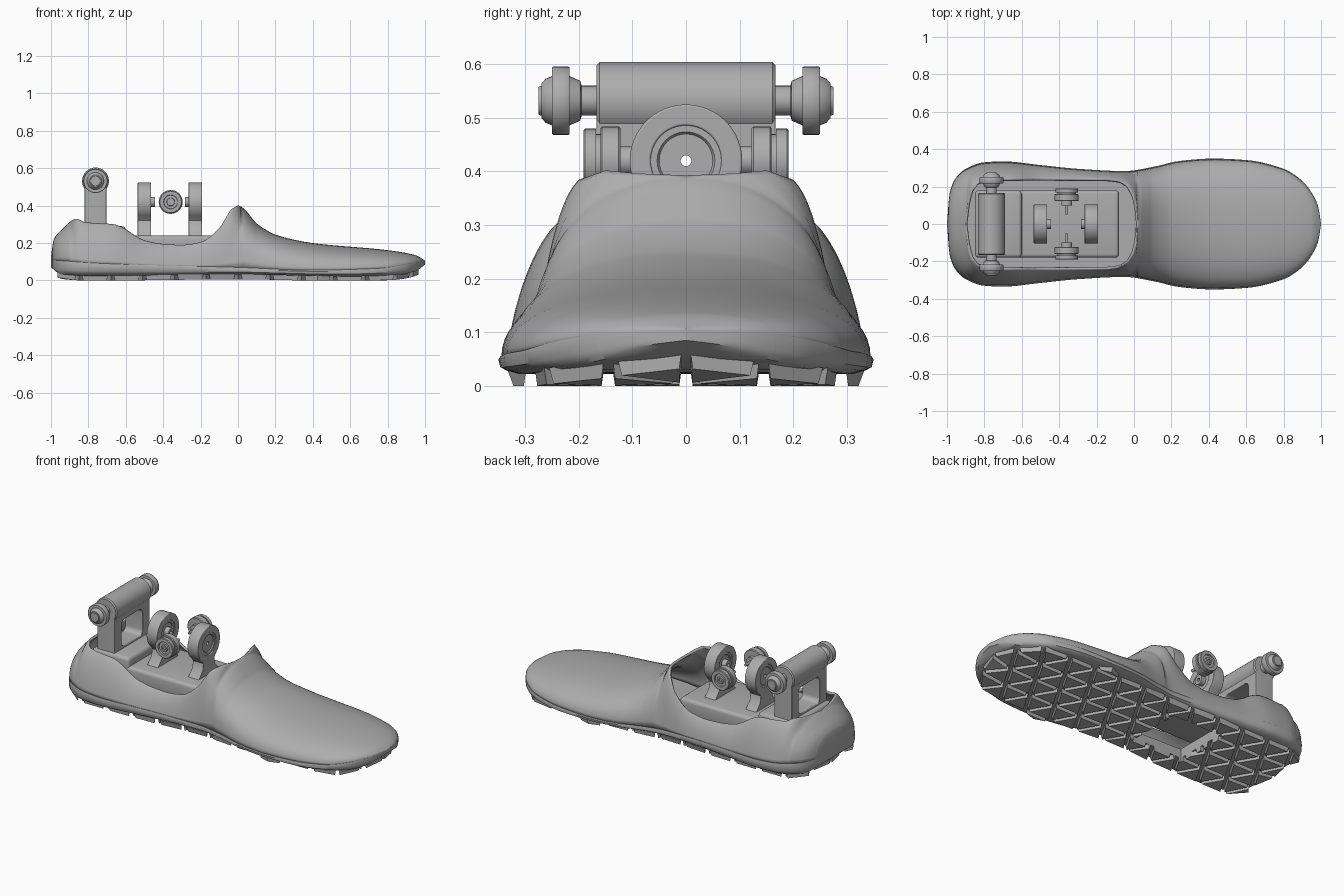
import bpy, bmesh, math
from mathutils import Matrix, Vector

if "Cube" in bpy.data.objects:
    bpy.data.objects.remove(bpy.data.objects["Cube"])

grey = bpy.data.materials.new("plain grey")
grey.use_nodes = True
COLOR = (0.42, 0.42, 0.42, 1)
grey.diffuse_color = COLOR
grey.node_tree.nodes["Principled BSDF"].inputs["Base Color"].default_value = COLOR

# Foot shape along its length: keys are x, values follow
WIDTH = {-1: 0, -.985: .17, -.95: .25, -.9: .295, -.8: .33, -.7: .335, -.5: .315, -.3: .295, -.05: .283,
         .1: .305, .25: .338, .42: .35, .6: .342, .8: .295, .9: .23, .95: .167, .985: .093, 1: 0}
BOTTOM = {-1: .07, -.95: .035, -.8: .025, 0: .032, .6: .022, .85: .03, .95: .05, 1: .085}
SEAM = {-1: .11, -.7: .09, 0: .07, .4: .055, .75: .065, 1: .105}
TOP = {-1: .13, -.985: .22, -.95: .265, -.86: .33, -.82: .312, -.66: .3, -.5: .215, -.4: .195, -.3: .19,
       -.2: .205, -.1: .28, -.04: .375, 0: .402, .03: .385, .1: .305, .2: .245, .4: .2, .8: .162, .95: .135, 1: .106}
RIM = {-.9: 0, -.89: .1, -.87: .18, -.82: .225, -.7: .24, -.15: .24, -.08: .23, -.03: .2, 0: .15, .015: .09, .02: 0}


def at(table, x):
    """Monotone smooth interpolation."""
    k = sorted(table)
    if x <= k[0] or x >= k[-1]:
        return table[k[0] if x <= k[0] else k[-1]]
    i = max(j for j in range(len(k) - 1) if k[j] <= x)
    def slope(j):
        return (table[k[j + 1]] - table[k[j]]) / (k[j + 1] - k[j])
    def tangent(j):
        if j in (0, len(k) - 1):
            return slope(min(j, len(k) - 2))
        a, b = slope(j - 1), slope(j)
        return 2 * a * b / (a + b) if a * b > 0 else 0
    h = k[i + 1] - k[i]
    t = (x - k[i]) / h
    s = t * t * (3 - 2 * t)
    return (table[k[i]] * (1 - s) + table[k[i + 1]] * s
            + h * t * (1 - t) * ((1 - t) * tangent(i) - t * tangent(i + 1)))


def finish(obj, smooth=True, angle=35):
    obj.data.materials.clear()
    obj.data.materials.append(grey)
    bpy.ops.object.select_all(action='DESELECT')
    obj.select_set(True)
    bpy.context.view_layer.objects.active = obj
    if smooth:
        bpy.ops.object.shade_smooth_by_angle(angle=math.radians(angle))
    return obj


def from_bmesh(name, bm):
    bmesh.ops.remove_doubles(bm, verts=bm.verts, dist=1e-4)
    bmesh.ops.recalc_face_normals(bm, faces=bm.faces)
    me = bpy.data.meshes.new(name)
    bm.to_mesh(me)
    bm.free()
    obj = bpy.data.objects.new(name, me)
    bpy.context.collection.objects.link(obj)
    return obj


def loft(name, section, stations):
    """Skin half sections along x and mirror them over y."""
    bm = bmesh.new()
    for side in (1, -1):
        rows = [[bm.verts.new((x, side * y, z)) for y, z in section(x)] for x in stations]
        for a, b in zip(rows, rows[1:]):
            for i in range(len(a) - 1):
                bm.faces.new((a[i], a[i + 1], b[i + 1], b[i]))
    return from_bmesh(name, bm)


def lathe(name, axis, centre, profile, segments=32):
    """Spin (distance, radius) points round an axis."""
    bm = bmesh.new()
    rot = Vector((0, 0, 1)).rotation_difference(Vector(axis)).to_matrix().to_4x4()
    m = Matrix.Translation(centre) @ rot
    verts = [bm.verts.new(m @ Vector((r, 0, d))) for d, r in profile]
    edges = [bm.edges.new(p) for p in zip(verts, verts[1:])]
    bmesh.ops.spin(bm, geom=verts + edges, cent=centre, axis=m.to_3x3() @ Vector((0, 0, 1)),
                   angle=math.tau, steps=segments)
    return finish(from_bmesh(name, bm))


def plate(name, outlines, x, thick):
    """Extrude y-z outlines along x; later outlines are holes."""
    cu = bpy.data.curves.new(name, 'CURVE')
    cu.dimensions, cu.fill_mode = '2D', 'BOTH'
    cu.bevel_depth = .004
    cu.offset = -.004
    cu.extrude = thick / 2 - .004
    for pts in outlines:
        sp = cu.splines.new('POLY')
        sp.points.add(len(pts) - 1)
        for p, (y, z) in zip(sp.points, pts):
            p.co = (y, z, 0, 1)
        sp.use_cyclic_u = True
    obj = bpy.data.objects.new(name, cu)
    bpy.context.collection.objects.link(obj)
    obj.matrix_world = Matrix.Translation((x, 0, 0)) @ Matrix(((0, 0, 1, 0), (1, 0, 0, 0), (0, 1, 0, 0), (0, 0, 0, 1)))
    bpy.ops.object.select_all(action='DESELECT')
    obj.select_set(True)
    bpy.context.view_layer.objects.active = obj
    bpy.ops.object.convert(target='MESH')
    return finish(bpy.context.object)


def box(name, lo, hi, bevel=0):
    bm = bmesh.new()
    bmesh.ops.create_cube(bm, size=1)
    for v in bm.verts:
        v.co = [l if c < 0 else h for c, l, h in zip(v.co, lo, hi)]
    if bevel:
        bmesh.ops.bevel(bm, geom=bm.edges[:], offset=bevel, segments=4, profile=.5, affect='EDGES')
    return from_bmesh(name, bm)


def arc(cy, cz, r, a0, a1, n=24):
    return [(cy + r * math.cos(math.radians(a0 + (a1 - a0) * i / n)),
             cz + r * math.sin(math.radians(a0 + (a1 - a0) * i / n))) for i in range(n + 1)]


# Upper shell with the ankle opening
def upper_section(x, n=16):
    w, base, top, rim = at(WIDTH, x) * .985, at(SEAM, x) - .004, at(TOP, x), at(RIM, x)
    pts = []
    for i in range(n + 1):
        s = i / n
        a = s * math.pi / 2
        flat = 2.4 * rim
        y = (1 - flat) * max(0, math.cos(a)) ** .88 + flat * (1 - s)
        z = (1 - flat) * math.sin(a) ** .88 + flat * s
        pts.append((rim + (w - rim) * y if w > rim else w * y, base + (top - base) * z))
    return pts


def sole_section(x):
    w, b, s = at(WIDTH, x), at(BOTTOM, x), at(SEAM, x)
    mid = b + (s - b) * .35
    return [(0, b), (w * .5, b), (w * .9, b), (w * .96, (b + mid) / 2), (w * .99, mid),
            (w, s - .3 * (s - mid)), (w * .99, s), (w * .5, s), (0, s)]


stations = sorted({round(-math.cos(math.pi * i / 70), 4) for i in range(71)} | set(RIM) | set(TOP))
upper = loft("upper_shell", upper_section, stations)
thick = upper.modifiers.new("thickness", 'SOLIDIFY')
thick.thickness, thick.offset = .014, -1
finish(upper, angle=50)
sole = finish(loft("sole", sole_section, stations), angle=40)

# Triangular tread blocks, clamped to the sole outline
bm = bmesh.new()
SIDE, ROW, GROOVE = .17, .145, .82


def on_sole(p, lift, shrink):
    x = max(-.965, min(.965, p.x))
    lim = at(WIDTH, x) * shrink
    return Vector((x, max(-lim, min(lim, p.y)), max(0, at(BOTTOM, x) + lift)))


for r in range(-3, 3):
    for c in range(-13, 13):
        for flip in (0, 1):
            x0, y0 = (c + .5 * (r % 2)) * SIDE, r * ROW
            tri = [(x0, y0), (x0 + SIDE, y0), (x0 + SIDE / 2, y0 + ROW)]
            if flip:
                tri = [(x0 + SIDE / 2, y0 + ROW), (x0 + SIDE, y0), (x0 + 1.5 * SIDE, y0 + ROW)]
            tri = [Vector((*p, 0)) for p in tri]
            mid = sum(tri, Vector()) / 3
            if abs(mid.x) > 1 or abs(mid.y) > at(WIDTH, mid.x) + .03:
                continue
            lower = [on_sole(mid + (p - mid) * (GROOVE - .08), -.026, .92) for p in tri]
            raised = [on_sole(mid + (p - mid) * GROOVE, .004, .95) for p in tri]
            if (lower[1] - lower[0]).cross(lower[2] - lower[0]).length < .002:
                continue
            lo, up = [[bm.verts.new(p) for p in ring] for ring in (lower, raised)]
            bm.faces.new(lo)
            bm.faces.new(up[::-1])
            for i in range(3):
                bm.faces.new((lo[i], up[i], up[i - 2], lo[i - 2]))
tread = finish(from_bmesh("tread_blocks", bm), smooth=False)

# Pocket cut through the sole
cutter = box("pocket_cutter", (-.47, -.175, -.1), (-.13, .175, .145))
cutter.hide_render = True
for obj in (sole, tread):
    mod = obj.modifiers.new("pocket", 'BOOLEAN')
    mod.operation, mod.object, mod.solver = 'DIFFERENCE', cutter, 'EXACT'
    finish(obj, smooth=False)
    bpy.ops.object.modifier_apply(modifier=mod.name)
bpy.data.objects.remove(cutter)

# Mounting tray with raised heel step
finish(box("mounting_tray", (-.85, -.18, .14), (-.08, .18, .24), .02))
finish(box("heel_step", (-.85, -.18, .2), (-.6, .18, .29), .02))

# Heel bracket with window, pivot barrel and side pins
window = arc(.07, .43, .03, 0, 90, 6) + arc(-.07, .43, .03, 90, 180, 6) + arc(-.07, .33, .03, 180, 270, 6) + arc(.07, .33, .03, 270, 360, 6)
plate("heel_bracket", [[(-.167, .25), (.167, .25), (.167, .53), (-.167, .53)], window], -.762, .116)
HEEL = (-.762, 0, .532)
lathe("pivot_barrel", (0, 1, 0), HEEL, [(-.167, 0), (-.167, .066), (-.161, .072), (.161, .072), (.167, .066), (.167, 0)])
for side, label in ((1, "left"), (-1, "right")):
    lathe("heel_pin_" + label, (0, side, 0), HEEL,
          [(.16, 0), (.16, .028), (.195, .028), (.197, .037), (.217, .046), (.217, .062), (.22, .064), (.247, .064),
           (.25, .062), (.25, .046), (.262, .041), (.27, .032), (.27, .028), (.275, .026), (.275, 0)])

# Keyhole lugs facing each other along the foot
for x, inward, label in ((-.5, 1, "rear"), (-.228, -1, "front")):
    outline = arc(0, .42, .105, -50, 230, 40) + [(-.052, .32), (-.06, .28), (-.1, .238), (.1, .238), (.06, .28), (.052, .32)]
    plate("lug_" + label, [outline, arc(0, .42, .066, 0, 352, 44)], x, .072)
    lathe("lug_bearing_" + label, (inward, 0, 0), (x, 0, .42),
          [(-.026, .01), (-.026, .05), (-.032, .054), (-.032, .068), (.032, .068), (.032, .054), (.026, .05),
           (.026, .027), (.055, .027), (.055, .01), (-.026, .01)])

# Side rollers with thin inner pins
for side, label in ((1, "left"), (-1, "right")):
    lathe("side_roller_" + label, (0, side, 0), (-.36, 0, .42),
          [(.05, 0), (.05, .008), (.1, .008), (.1, .028), (.122, .028), (.122, .06), (.126, .064), (.157, .064),
           (.16, .06), (.16, .05), (.168, .05), (.168, .06), (.188, .06), (.191, .057), (.191, .038), (.183, .036),
           (.183, .022), (.191, .02), (.191, .01), (.183, .01), (.183, 0)])
